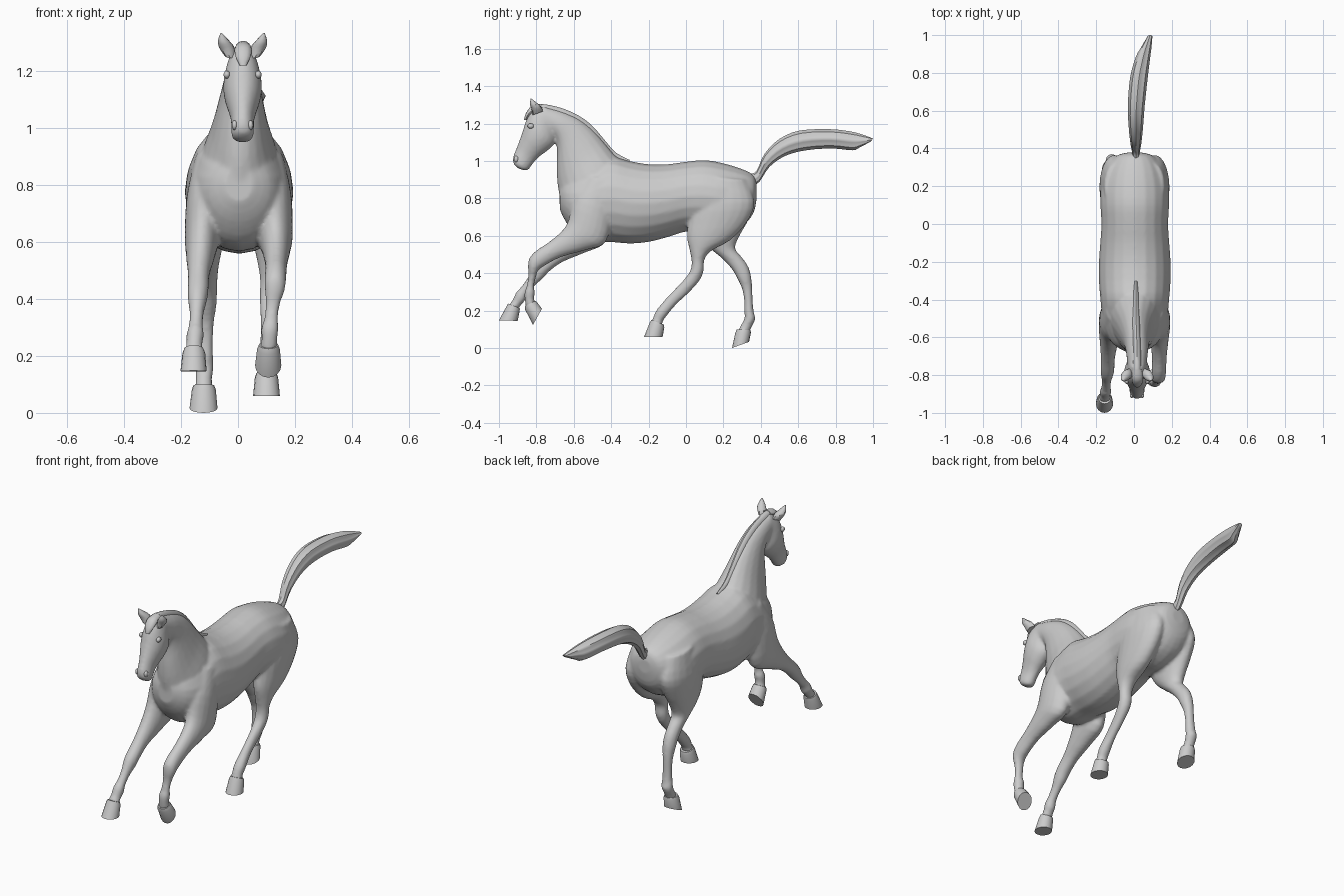
import bpy, bmesh, math
from mathutils import Vector

HEAD_X = 0.016


def spline(rows, steps):
    """Catmull-Rom interpolation of section rows."""
    out = []
    for i in range(len(rows) - 1):
        p0, p1, p2 = rows[max(i - 1, 0)], rows[i], rows[i + 1]
        p3 = rows[min(i + 2, len(rows) - 1)]
        for k in range(steps):
            t = k / steps
            out.append([0.5 * (2 * b + (c - a) * t + (2 * a - 5 * b + 4 * c - d) * t * t
                               + (3 * b - a - 3 * c + d) * t ** 3)
                        for a, b, c, d in zip(p0, p1, p2, p3)])
    return out + [list(rows[-1])]


def loft(bm, rows, steps=3, n=20, flute=0.0, flutes=8):
    """Oval sections; row = edge A (y, z), opposite edge B (y, z), half width, centre x."""
    rings = []
    for ya, za, yb, zb, w, x in spline(rows, steps):
        c = Vector((x, (ya + yb) / 2, (za + zb) / 2))
        u = Vector((0, (ya - yb) / 2, (za - zb) / 2))
        ring = []
        for k in range(n):
            a = 2 * math.pi * k / n
            r = 1 + flute * math.cos(flutes * a)
            ring.append(bm.verts.new(c + u * math.cos(a) * r + Vector((w * math.sin(a) * r, 0, 0))))
        rings.append(ring)
    for r, s in zip(rings, rings[1:]):
        for k in range(n):
            bm.faces.new((r[k], r[(k + 1) % n], s[(k + 1) % n], s[k]))
    bm.faces.new(rings[0])
    bm.faces.new(rings[-1])


def finish(name, bm, angle=40):
    bmesh.ops.recalc_face_normals(bm, faces=bm.faces)
    me = bpy.data.meshes.new(name)
    bm.to_mesh(me)
    bm.free()
    ob = bpy.data.objects.new(name, me)
    bpy.context.collection.objects.link(ob)
    bpy.ops.object.select_all(action='DESELECT')
    ob.select_set(True)
    bpy.context.view_layer.objects.active = ob
    bpy.ops.object.shade_smooth_by_angle(angle=math.radians(angle))
    return ob


def part(name, rows, **kw):
    bm = bmesh.new()
    loft(bm, rows, **kw)
    return finish(name, bm)


def ball(name, loc, size):
    bm = bmesh.new()
    bmesh.ops.create_uvsphere(bm, u_segments=14, v_segments=10, radius=1)
    bmesh.ops.scale(bm, vec=size, verts=bm.verts)
    bmesh.ops.translate(bm, vec=loc, verts=bm.verts)
    return finish(name, bm)


# Torso, from rump to chest
torso = [(.378, .88, .378, .80, .04, .004), (.36, .925, .36, .72, .10, .004),
         (.30, .957, .30, .65, .150, .004), (.20, .988, .20, .61, .18, .004),
         (.10, 1.005, .10, .62, .182, .004), (0, .996, 0, .622, .177, .004),
         (-.1, .983, -.1, .592, .183, .004), (-.2, .983, -.2, .567, .19, .004),
         (-.3, 1.0, -.3, .558, .19, .004), (-.4, 1.025, -.4, .566, .182, .004),
         (-.5, .99, -.5, .57, .172, .004), (-.58, .95, -.58, .60, .15, .004),
         (-.64, .91, -.64, .67, .11, .004), (-.675, .87, -.675, .74, .05, .004)]

# Neck, crest edge and throat edge
neck = [(-.34, 1.0, -.60, .68, .14, .005), (-.385, 1.04, -.66, .76, .13, .006),
        (-.44, 1.105, -.685, .86, .102, .008), (-.50, 1.17, -.692, .96, .082, .010),
        (-.57, 1.225, -.69, 1.05, .067, .013), (-.66, 1.265, -.70, 1.12, .058, HEAD_X),
        (-.755, 1.293, -.76, 1.15, .05, HEAD_X)]

# Head, nose line and jaw line
head = [(-.76, 1.298, -.70, 1.20, .042, HEAD_X), (-.825, 1.272, -.695, 1.13, .058, HEAD_X),
        (-.854, 1.22, -.708, 1.085, .068, HEAD_X), (-.87, 1.17, -.75, 1.048, .064, HEAD_X),
        (-.887, 1.12, -.79, 1.018, .051, HEAD_X), (-.906, 1.07, -.815, .99, .041, HEAD_X),
        (-.925, 1.02, -.835, .962, .040, HEAD_X), (-.922, .985, -.85, .949, .036, HEAD_X),
        (-.90, .962, -.868, .950, .018, HEAD_X)]

# Forelegs: one reaching forward, one folded
reaching_foreleg = [(-.52, .92, -.36, .88, .05, -.10), (-.60, .80, -.39, .72, .068, -.112),
                    (-.63, .68, -.43, .565, .062, -.125), (-.68, .585, -.54, .51, .05, -.132),
                    (-.74, .51, -.66, .46, .038, -.138), (-.79, .46, -.73, .41, .037, -.14),
                    (-.82, .425, -.765, .372, .034, -.142), (-.85, .37, -.81, .332, .025, -.145),
                    (-.885, .322, -.848, .288, .025, -.148), (-.908, .298, -.862, .252, .031, -.15),
                    (-.928, .255, -.882, .23, .028, -.153), (-.95, .228, -.895, .208, .033, -.155)]
folded_foreleg = [(-.52, .92, -.36, .88, .05, .11), (-.60, .80, -.39, .72, .068, .12),
                  (-.63, .68, -.43, .565, .062, .13), (-.67, .62, -.53, .525, .05, .134),
                  (-.74, .562, -.67, .485, .039, .134), (-.80, .522, -.755, .44, .038, .132),
                  (-.838, .48, -.785, .42, .037, .13), (-.845, .435, -.795, .405, .033, .128),
                  (-.843, .385, -.803, .375, .025, .122), (-.852, .33, -.813, .33, .025, .116),
                  (-.864, .295, -.808, .30, .031, .112), (-.862, .255, -.812, .265, .028, .11),
                  (-.855, .215, -.805, .24, .032, .107)]

# Hind legs: one under the belly, one pushing off
forward_hind_leg = [(.07, .92, .32, .90, .06, .10), (.03, .77, .367, .78, .077, .11),
                    (.01, .66, .325, .67, .07, .113), (.005, .59, .235, .575, .058, .115),
                    (.02, .52, .135, .52, .045, .115), (.03, .465, .098, .47, .037, .114),
                    (.025, .42, .095, .415, .036, .112), (.005, .385, .072, .36, .033, .11),
                    (-.04, .335, .012, .292, .027, .107), (-.10, .272, -.053, .232, .026, .104),
                    (-.155, .207, -.103, .172, .032, .102), (-.175, .165, -.125, .14, .029, .10),
                    (-.185, .14, -.125, .115, .034, .10)]
pushing_hind_leg = [(.07, .92, .32, .90, .06, -.095), (.03, .77, .367, .78, .077, -.105),
                    (.03, .66, .332, .68, .07, -.108), (.07, .585, .287, .60, .058, -.11),
                    (.14, .522, .262, .535, .045, -.11), (.20, .472, .295, .49, .039, -.11),
                    (.25, .415, .328, .445, .037, -.11), (.275, .37, .347, .39, .035, -.11),
                    (.30, .315, .354, .325, .028, -.112), (.311, .25, .357, .25, .026, -.114),
                    (.311, .195, .363, .19, .029, -.116), (.313, .16, .371, .155, .032, -.118),
                    (.29, .115, .35, .11, .029, -.12), (.275, .085, .335, .08, .034, -.12)]

# Blend the lofts into one continuous body
bm = bmesh.new()
for rows in (torso, neck, head, reaching_foreleg, folded_foreleg,
             forward_hind_leg, pushing_hind_leg):
    loft(bm, rows)
body = finish("body", bm)
m = body.modifiers.new("blend", 'REMESH')
m.mode = 'VOXEL'
m.voxel_size = 0.009
m.use_smooth_shade = True
m = body.modifiers.new("soften", 'SMOOTH')
m.factor = 0.5
m.iterations = 5

# Hooves: coronet row, wall, sole
hooves = {
    "reaching_fore_hoof": [(-.952, .238, -.888, .212, .034, -.155), (-.96, .222, -.89, .196, .040, -.155),
                           (-1.0, .148, -.9, .145, .046, -.156)],
    "folded_fore_hoof": [(-.862, .225, -.805, .252, .034, .107), (-.86, .205, -.795, .243, .040, .107),
                         (-.818, .124, -.77, .21, .046, .106)],
    "forward_hind_hoof": [(-.186, .15, -.118, .125, .036, .10), (-.194, .135, -.116, .11, .041, .10),
                          (-.224, .06, -.125, .06, .047, .10)],
    "pushing_hind_hoof": [(.272, .10, .345, .095, .036, -.12), (.264, .082, .347, .082, .042, -.12),
                          (.246, 0, .337, .033, .049, -.121)],
}
for name, rows in hooves.items():
    part(name, rows, steps=1, n=16)

# Tail streaming behind, with fluted hair
part("tail", [(.34, .93, .35, .87, .015, .01), (.378, .945, .392, .89, .02, .01),
              (.42, 1.035, .445, .97, .028, .01), (.50, 1.115, .53, 1.03, .036, .01),
              (.61, 1.16, .64, 1.06, .042, .012), (.77, 1.167, .78, 1.07, .044, .026),
              (.88, 1.155, .89, 1.06, .036, .048), (.94, 1.14, .93, 1.075, .026, .065),
              (1.0, 1.12, .99, 1.105, .012, .085)], n=32, flute=.06)

# Mane ridge along the crest and forelock
part("mane", [(-.30, 1.005, -.31, .98, .008, .01), (-.375, 1.045, -.41, 1.0, .016, .01),
              (-.44, 1.118, -.48, 1.06, .02, .010), (-.50, 1.187, -.54, 1.12, .022, .011),
              (-.57, 1.24, -.60, 1.17, .022, .013), (-.66, 1.281, -.67, 1.21, .022, HEAD_X),
              (-.755, 1.303, -.75, 1.25, .022, HEAD_X), (-.80, 1.30, -.78, 1.26, .02, HEAD_X)], n=12)
part("forelock", [(-.77, 1.306, -.77, 1.27, .024, .018), (-.825, 1.294, -.80, 1.26, .03, .018),
                  (-.856, 1.255, -.83, 1.245, .026, .018), (-.866, 1.22, -.85, 1.22, .012, .018)], n=12)

# Ears, eyes and nostrils on both sides
for side, s in (("right", -1), ("left", 1)):
    part(side + "_ear", [(-.82, 1.245, -.765, 1.265, .02, HEAD_X + s * .043),
                         (-.825, 1.275, -.775, 1.292, .027, HEAD_X + s * .056),
                         (-.834, 1.303, -.797, 1.310, .02, HEAD_X + s * .067),
                         (-.831, 1.333, -.826, 1.333, .003, HEAD_X + s * .075)], n=10)
    ball(side + "_eye", (HEAD_X + s * .055, -.83, 1.187), (.012, .017, .014))
    ball(side + "_nostril", (HEAD_X + s * .028, -.908, 1.01), (.010, .013, .017))
